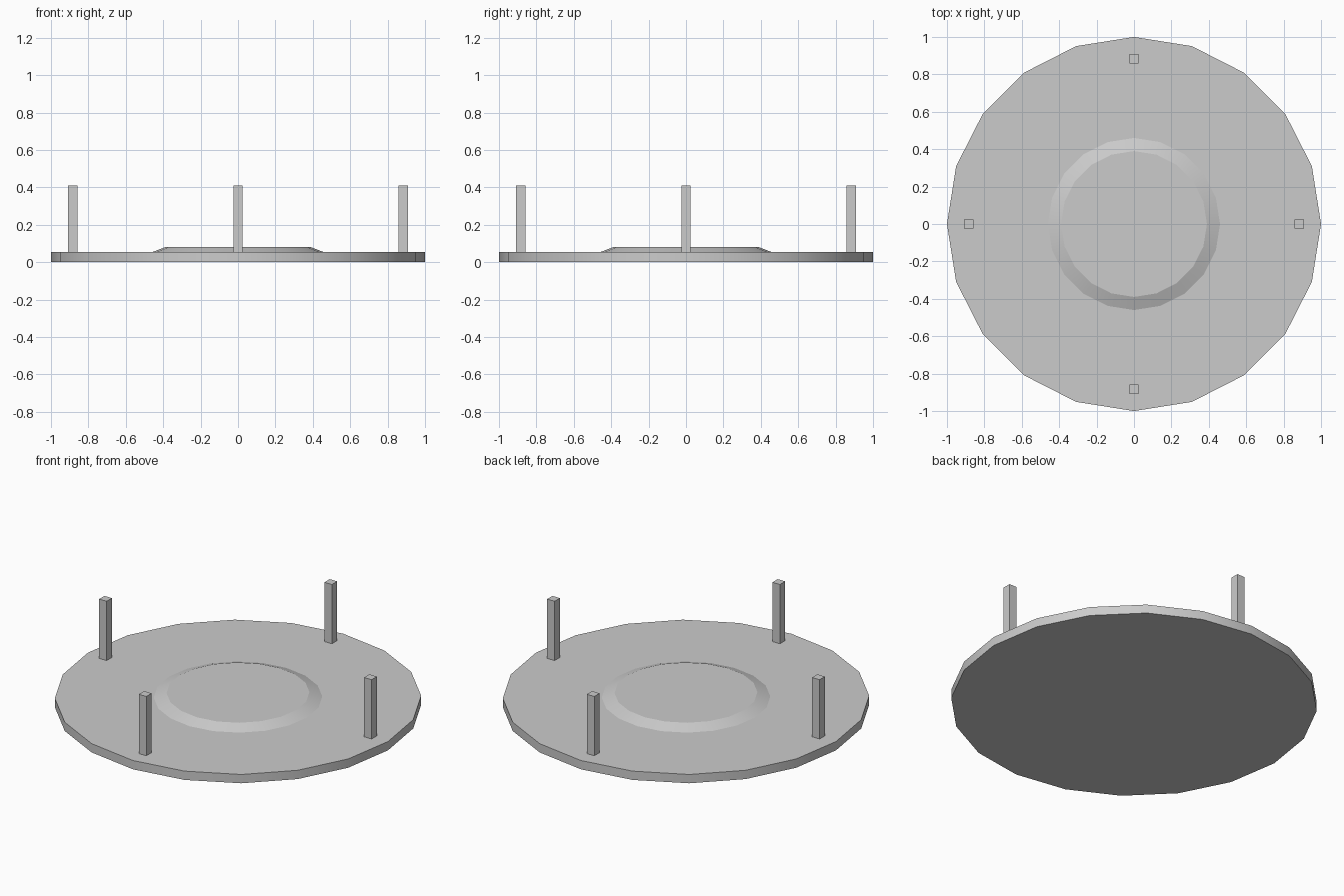
import bpy
import math

if "Cube" in bpy.data.objects:
    bpy.data.objects.remove(bpy.data.objects["Cube"])

SIDES = 20
DISC_TOP = 0.053
DOME_TOP = 0.08
POST_TOP = 0.41
POST_WIDTH = 0.05
POST_OFFSET = 0.883


def frustum(name, r_bottom, r_top, z0, z1):
    bpy.ops.mesh.primitive_cone_add(
        vertices=SIDES, radius1=r_bottom, radius2=r_top,
        depth=z1 - z0, location=(0, 0, (z0 + z1) / 2))
    obj = bpy.context.object
    obj.name = name
    bpy.ops.object.shade_smooth_by_angle(angle=math.radians(19))
    return obj


def post(name, x, y):
    height = POST_TOP - DISC_TOP
    bpy.ops.mesh.primitive_cube_add(size=1, location=(x, y, DISC_TOP + height / 2))
    obj = bpy.context.object
    obj.name = name
    obj.scale = (POST_WIDTH, POST_WIDTH, height)
    bpy.ops.object.transform_apply(location=False, rotation=False, scale=True)


# Round base plate
frustum("base_disc", 1.0, 1.0, 0.0, DISC_TOP)

# Low raised centre with sloped rim
frustum("raised_centre", 0.46, 0.39, DISC_TOP, DOME_TOP)

# Four upright posts near the edge
for name, dx, dy in (("right_post", 1, 0), ("back_post", 0, 1),
                     ("left_post", -1, 0), ("front_post", 0, -1)):
    post(name, dx * POST_OFFSET, dy * POST_OFFSET)
